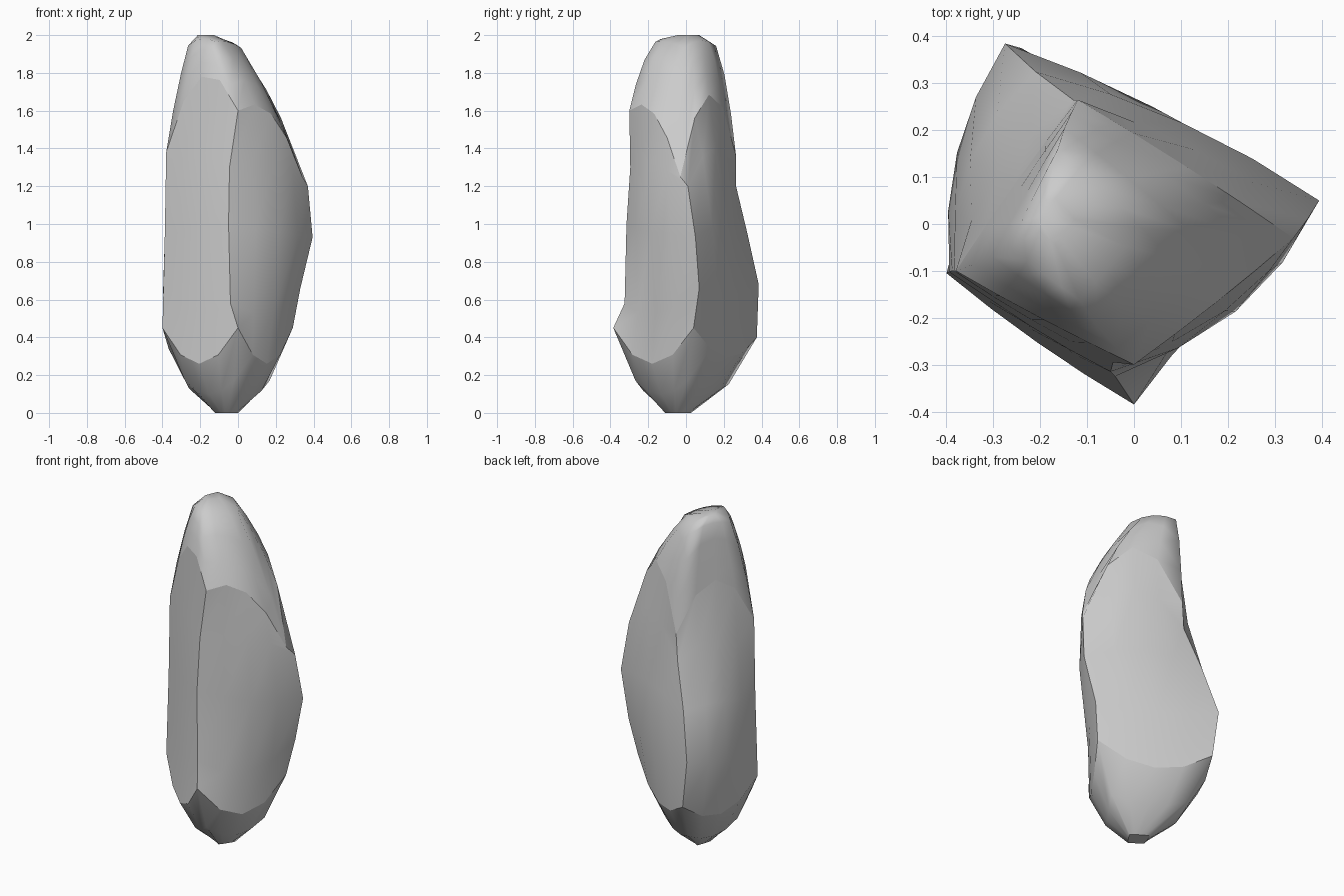
import bpy, bmesh
from mathutils import Vector

if "Cube" in bpy.data.objects:
    bpy.data.objects.remove(bpy.data.objects["Cube"])

SEG = 4  # segments per side

# The four corner ridges, bottom to top: left, front, right, back
RIDGES = [
    [(-.4, -.105, .45), (-.388, -.1, .92), (-.38, -.1, 1.38)],
    [(0, -.385, .45), (-.04, -.325, .58), (-.05, -.315, 1), (-.045, -.295, 1.3), (0, -.3, 1.6)],
    [(.29, .04, .45), (.33, .07, .66), (.395, .05, .93), (.37, .01, 1.2), (.34, -.03, 1.25)],
    [(-.24, .375, .4), (-.275, .385, .68), (-.21, .325, .95), (-.13, .265, 1.2), (-.12, .265, 1.36)],
]
STEPS = 4
# Per side: dip of lower rim, rise of upper rim, outward bulge at mid height
SIDES = [(-.19, .29, .01), (-.19, .16, .07), (-.13, .38, .03), (-.13, .28, .055)]
FOOT, TIP = (-.06, -.05, 0), (-.19, .02, 2)


def on_ridge(ridge, u):
    """Point on a ridge polyline, u from 0 to 1."""
    f = u * (len(ridge) - 1)
    i = min(int(f), len(ridge) - 2)
    return Vector(ridge[i]).lerp(Vector(ridge[i + 1]), f - i)


def along(p, u):
    """Smooth curve through three values."""
    return p[0] * (1 - u) * (1 - 2 * u) + p[1] * 4 * u * (1 - u) + p[2] * u * (2 * u - 1)


def side_ring(u):
    corners = [on_ridge(r, u) for r in RIDGES]
    pts = []
    for i, (dip, rise, bulge) in enumerate(SIDES):
        a, d = corners[i], corners[(i + 1) % 4] - corners[i]
        out = Vector((d.y, -d.x, 0)).normalized() * along((.01, bulge, .005), u)
        up = Vector((0, 0, along((dip, (dip + rise) * .25, rise), u)))
        for s in range(SEG):
            t = s / SEG
            pts.append(a + d * t + (out + up) * 4 * t * (1 - t))
    return pts


def shrink(ring, centre, scale):
    """Draw a ring in towards a centre, separately along x, y and z."""
    return [Vector(c + (v - c) * k for v, c, k in zip(p, centre, scale)) for p in ring]


# Rounded foot, chipped sides, tapered cap
sides = [side_ring(k / STEPS) for k in range(STEPS + 1)]
foot = [shrink(sides[0], FOOT, s) for s in ((.18, .18, 0), (.65, .65, .38))]
cap = [shrink(sides[-1], TIP, s)
       for s in ((.81, .89, .65), (.59, .75, .33), (.39, .57, .09), (.12, .2, 0))]
rings = foot + sides + cap
low, high = len(foot), len(foot) + STEPS

# Skin the rings into one closed stone
bm = bmesh.new()
rows = [[bm.verts.new(p) for p in ring] for ring in rings]
n = 4 * SEG
for lo, hi in zip(rows, rows[1:]):
    for j in range(n):
        k = (j + 1) % n
        bm.faces.new((lo[j], lo[k], hi[k], hi[j]))
bm.faces.new(rows[0][::-1])
bm.faces.new(rows[-1])
for f in bm.faces:
    f.smooth = True

# Crisp ridges: rims of the sides, the four corners and the foot
for r in (0, low, high):
    for j in range(n):
        bm.edges.get((rows[r][j], rows[r][(j + 1) % n])).smooth = False
for c in range(0, n, SEG):
    for r in range(low, high):
        bm.edges.get((rows[r][c], rows[r + 1][c])).smooth = False

mesh = bpy.data.meshes.new("standing_stone")
bm.to_mesh(mesh)
bm.free()
stone = bpy.data.objects.new("standing_stone", mesh)
bpy.context.collection.objects.link(stone)
